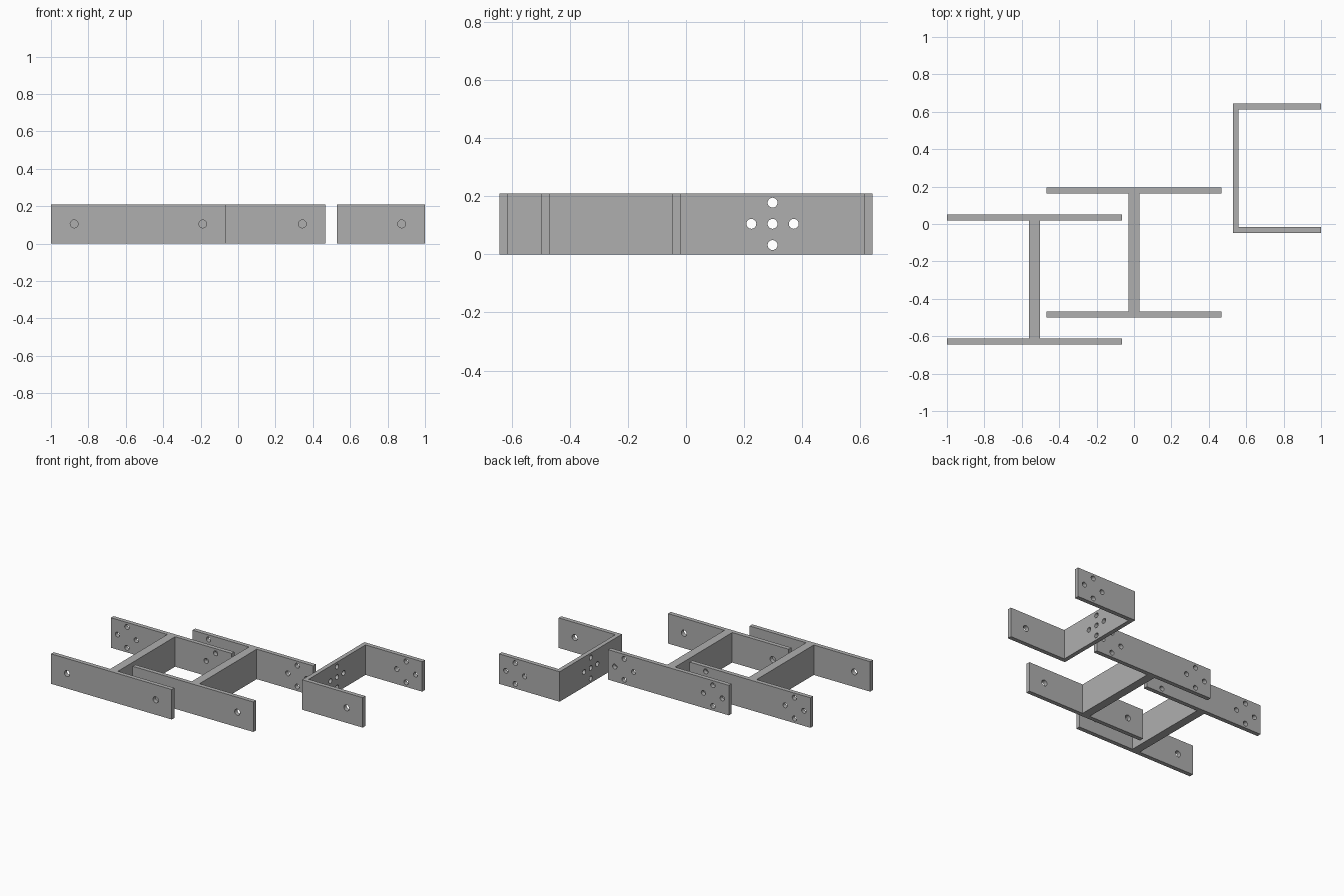
import bpy, bmesh, math
from mathutils import Matrix, Vector

if "Cube" in bpy.data.objects:
    bpy.data.objects.remove(bpy.data.objects["Cube"])

HEIGHT, WALL = 0.21, 0.03
MID = HEIGHT / 2
BIG_R, SMALL_R, SPREAD = 0.021, 0.017, 0.073

steel = bpy.data.materials.new("steel grey")
steel.diffuse_color = (0.43, 0.43, 0.43, 1)
steel.use_nodes = True
steel.node_tree.nodes["Principled BSDF"].inputs["Base Color"].default_value = steel.diffuse_color


def new_object(name, bm):
    bmesh.ops.recalc_face_normals(bm, faces=bm.faces)
    mesh = bpy.data.meshes.new(name)
    bm.to_mesh(mesh)
    bm.free()
    mesh.materials.append(steel)
    ob = bpy.data.objects.new(name, mesh)
    bpy.context.collection.objects.link(ob)
    return ob


def cross(x, y, axis):
    """Four bolt holes around a centre, in the plane facing the given axis."""
    side = Vector((1, 0, 0)) if axis == 'Y' else Vector((0, 1, 0))
    c, up = Vector((x, y, MID)), Vector((0, 0, 1))
    return [(c + d * SPREAD, SMALL_R, axis) for d in (side, -side, up, -up)]


def bracket(name, outline, holes):
    """Extrude an outline upwards and drill the holes (centre, radius, axis)."""
    bm = bmesh.new()
    face = bm.faces.new([bm.verts.new((x, y, 0)) for x, y in outline])
    top = bmesh.ops.extrude_face_region(bm, geom=[face])
    bmesh.ops.translate(bm, vec=(0, 0, HEIGHT),
                        verts=[v for v in top["geom"] if isinstance(v, bmesh.types.BMVert)])
    ob = new_object(name, bm)

    # drill bits
    cut = bmesh.new()
    for centre, radius, axis in holes:
        turn = Matrix.Rotation(math.pi / 2, 4, 'X' if axis == 'Y' else 'Y')
        bmesh.ops.create_cone(cut, cap_ends=True, segments=32, radius1=radius, radius2=radius,
                              depth=0.08, matrix=Matrix.Translation(centre) @ turn)
    drill = new_object(name + "_drill", cut)
    drill.hide_render = True
    mod = ob.modifiers.new("holes", 'BOOLEAN')
    mod.operation, mod.solver, mod.object = 'DIFFERENCE', 'EXACT', drill

    bpy.ops.object.select_all(action='DESELECT')
    ob.select_set(True)
    bpy.context.view_layer.objects.active = ob
    bpy.ops.object.modifier_apply(modifier=mod.name)
    bpy.data.objects.remove(drill)
    bpy.ops.object.shade_smooth_by_angle(angle=math.radians(30))
    return ob


def h_bracket(name, cx, y0, y1):
    a, w = 0.468, 0.03            # half plate length, half web thickness
    f, b = y0 + WALL, y1 - WALL   # inner faces of the plates
    outline = [(-a, y0), (a, y0), (a, f), (w, f), (w, b), (a, b),
               (a, y1), (-a, y1), (-a, b), (-w, b), (-w, f), (-a, f)]
    holes = []
    for x in (cx - 0.344, cx + 0.344):
        holes.append((Vector((x, y0 + WALL / 2, MID)), BIG_R, 'Y'))
        holes += cross(x, y1 - WALL / 2, 'Y')
    return bracket(name, [(cx + x, y) for x, y in outline], holes)


def u_bracket(name, x0, x1, y0, y1):
    xi, f, b = x0 + WALL, y0 + WALL, y1 - WALL
    outline = [(x0, y0), (x1, y0), (x1, f), (xi, f), (xi, b), (x1, b), (x1, y1), (x0, y1)]
    hx, cy, wx = x1 - 0.125, (y0 + y1) / 2, x0 + WALL / 2
    holes = [(Vector((hx, y0 + WALL / 2, MID)), BIG_R, 'Y'),
             (Vector((wx, cy, MID)), SMALL_R, 'X')]
    holes += cross(hx, y1 - WALL / 2, 'Y') + cross(wx, cy, 'X')
    return bracket(name, outline, holes)


h_bracket("left_h_bracket", -0.532, -0.643, 0.05)
h_bracket("middle_h_bracket", 0.0, -0.499, 0.194)
u_bracket("right_u_bracket", 0.53, 1.0, -0.047, 0.643)
